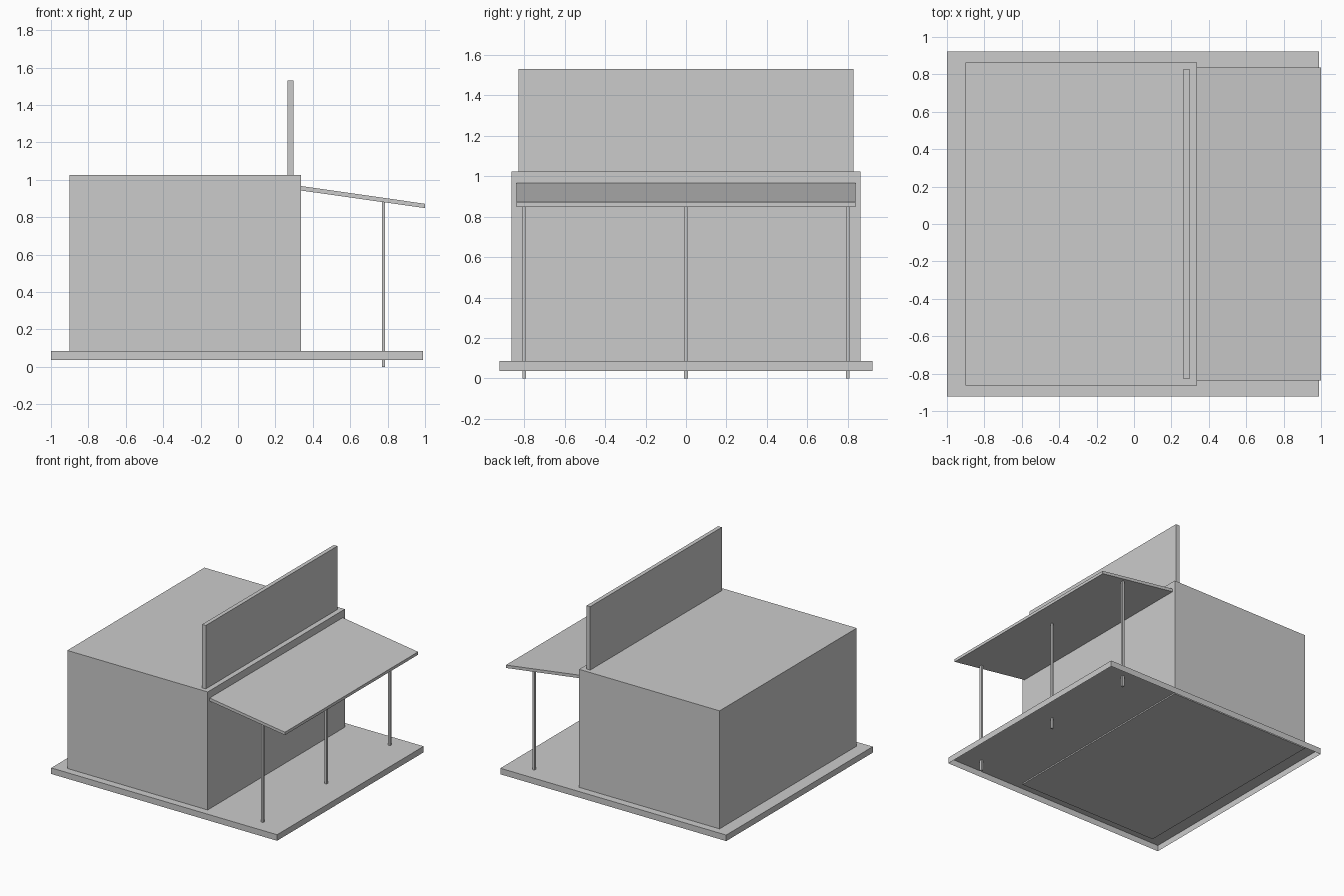
import bpy, bmesh

if "Cube" in bpy.data.objects:
    bpy.data.objects.remove(bpy.data.objects["Cube"])


def extrude_y(name, profile, y0, y1, open_bottom=False):
    """Extrude an x-z profile along y into a flat-shaded object."""
    bm = bmesh.new()
    face = bm.faces.new([bm.verts.new((x, y0, z)) for x, z in profile])
    res = bmesh.ops.extrude_face_region(bm, geom=[face], use_keep_orig=True)
    verts = [v for v in res["geom"] if isinstance(v, bmesh.types.BMVert)]
    bmesh.ops.translate(bm, verts=verts, vec=(0, y1 - y0, 0))
    bmesh.ops.recalc_face_normals(bm, faces=bm.faces[:])
    if open_bottom:
        bm.normal_update()
        down = [f for f in bm.faces if f.normal.z < -0.9]
        bmesh.ops.delete(bm, geom=down, context='FACES_ONLY')
    mesh = bpy.data.meshes.new(name)
    bm.to_mesh(mesh)
    bm.free()
    obj = bpy.data.objects.new(name, mesh)
    bpy.context.collection.objects.link(obj)
    return obj


def rect(x0, x1, z0, z1):
    return [(x0, z0), (x1, z0), (x1, z1), (x0, z1)]


# Porch deck: a shell open underneath
extrude_y("deck", rect(-1.0, 0.99, 0.037, 0.085), -0.922, 0.922, open_bottom=True)

# Main building block, set slightly into the deck
extrude_y("building", rect(-0.9, 0.337, 0.075, 1.025), -0.863, 0.863)

# False-front board standing on the roof edge
extrude_y("roof_board", rect(0.264, 0.296, 1.025, 1.53), -0.828, 0.828)

# Sloping porch roof
extrude_y("porch_roof", [(0.337, 0.943), (1.0, 0.849), (1.0, 0.872), (0.337, 0.967)],
          -0.838, 0.838)

# Porch posts, running through the deck to the ground
for label, y in (("front", -0.8), ("middle", 0.0), ("back", 0.8)):
    extrude_y(f"{label}_post", rect(0.77, 0.787, 0.0, 0.885), y - 0.009, y + 0.009)
